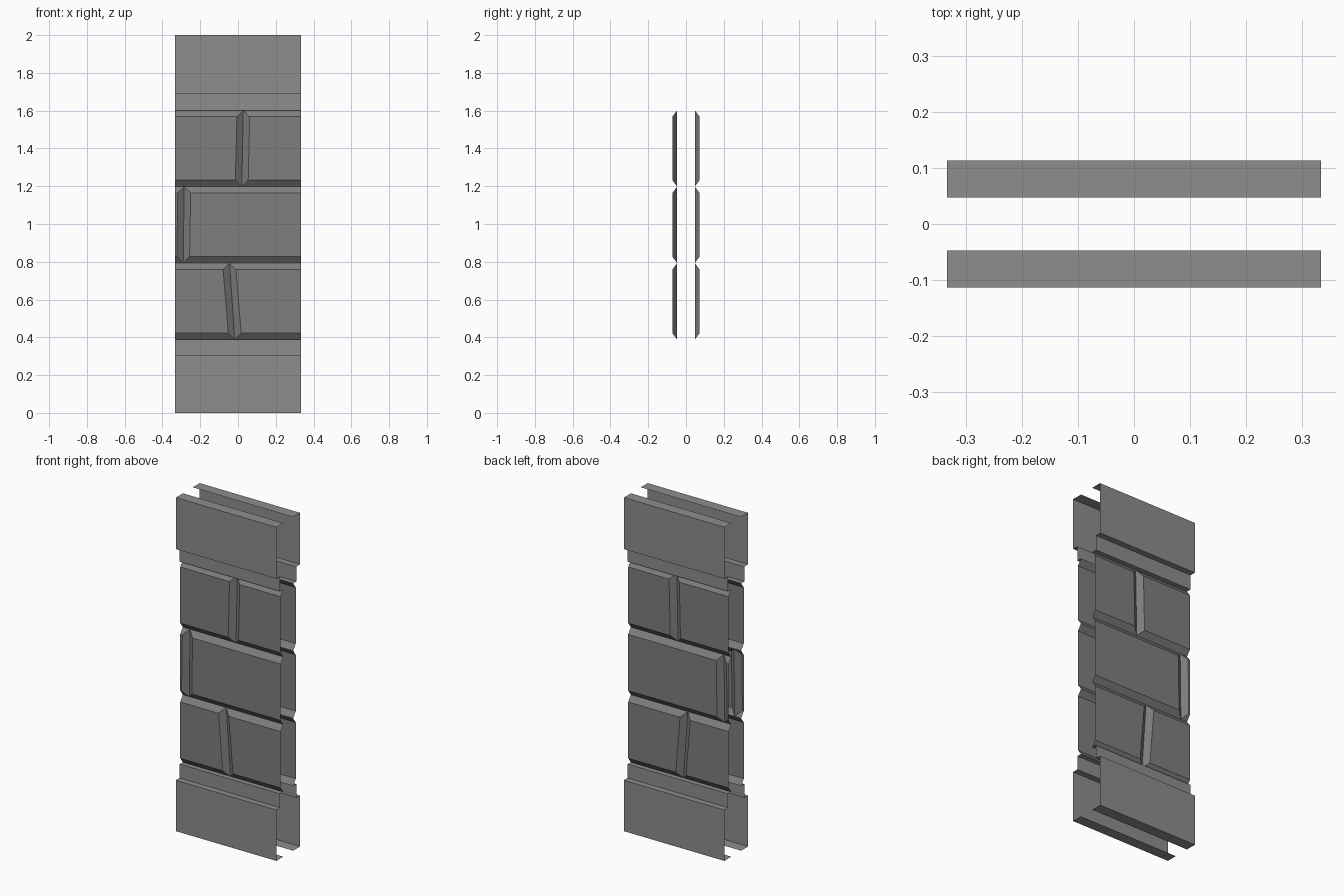
import bpy

if "Cube" in bpy.data.objects:
    bpy.data.objects.remove(bpy.data.objects["Cube"])

HALF = 0.333                      # half width of the wall
IN, FACE, BAND, SLAB = 0.047, 0.072, 0.077, 0.113   # depths from the centre plane
B = 0.034                         # bevel width
Z = [0.388, 0.793, 1.198, 1.602]  # course joints


def grey(name, value):
    mat = bpy.data.materials.new(name)
    mat.diffuse_color = (value, value, value, 1)
    mat.use_nodes = True
    mat.node_tree.nodes["Principled BSDF"].inputs["Base Color"].default_value = mat.diffuse_color
    return mat


TRIM_GREY = grey("trim_grey", 0.27)
STONE_GREY = grey("stone_grey", 0.21)


def make_sheet(name, verts, faces, mat):
    """Open sheet on the front side, mirrored to the back."""
    mesh = bpy.data.meshes.new(name)
    mesh.from_pydata(verts, [], faces)
    mesh.update()
    mesh.materials.append(mat)
    ob = bpy.data.objects.new(name, mesh)
    bpy.context.collection.objects.link(ob)
    mirror = ob.modifiers.new("back_side", 'MIRROR')
    mirror.use_axis = (False, True, False)
    mirror.use_mirror_merge = False
    return ob


def trim(name, profile):
    """Extrude a (depth, z) profile, listed bottom to top, across the width."""
    verts = [(x, -d, z) for d, z in profile for x in (-HALF, HALF)]
    faces = [(2*i, 2*i + 1, 2*i + 3, 2*i + 2) for i in range(len(profile) - 1)]
    return make_sheet(name, verts, faces, TRIM_GREY)


def block(name, left, right, z0, z1, bevel_left, bevel_right):
    """Bevelled stone face; left and right are (bottom x, top x)."""
    l, r = B * bevel_left, B * bevel_right
    inner = [(left[0], -IN, z0), (right[0], -IN, z0),
             (right[1], -IN, z1), (left[1], -IN, z1)]
    outer = [(left[0] + l, -FACE, z0 + B), (right[0] - r, -FACE, z0 + B),
             (right[1] - r, -FACE, z1 - B), (left[1] + l, -FACE, z1 - B)]
    faces = [(4, 5, 6, 7), (0, 1, 5, 4), (2, 3, 7, 6)]
    if bevel_left:
        faces.append((3, 0, 4, 7))
    if bevel_right:
        faces.append((1, 2, 6, 5))
    return make_sheet(name, inner + outer, faces, STONE_GREY)


# Base and top mouldings
trim("base_moulding", [(IN, 0), (SLAB, 0), (SLAB, 0.305), (BAND, 0.305),
                       (BAND, Z[0]), (IN, Z[0])])
trim("top_moulding", [(IN, Z[3]), (BAND, Z[3]), (BAND, 1.691), (SLAB, 1.691),
                      (SLAB, 2), (IN, 2)])

# Three courses of stone, each split by one leaning joint (bottom x, top x)
joints = [(-0.017, -0.045), (-0.290, -0.285), (0.020, 0.028)]
for i, joint in enumerate(joints):
    block(f"left_stone_{i + 1}", (-HALF, -HALF), joint, Z[i], Z[i + 1], False, True)
    block(f"right_stone_{i + 1}", joint, (HALF, HALF), Z[i], Z[i + 1], True, False)
